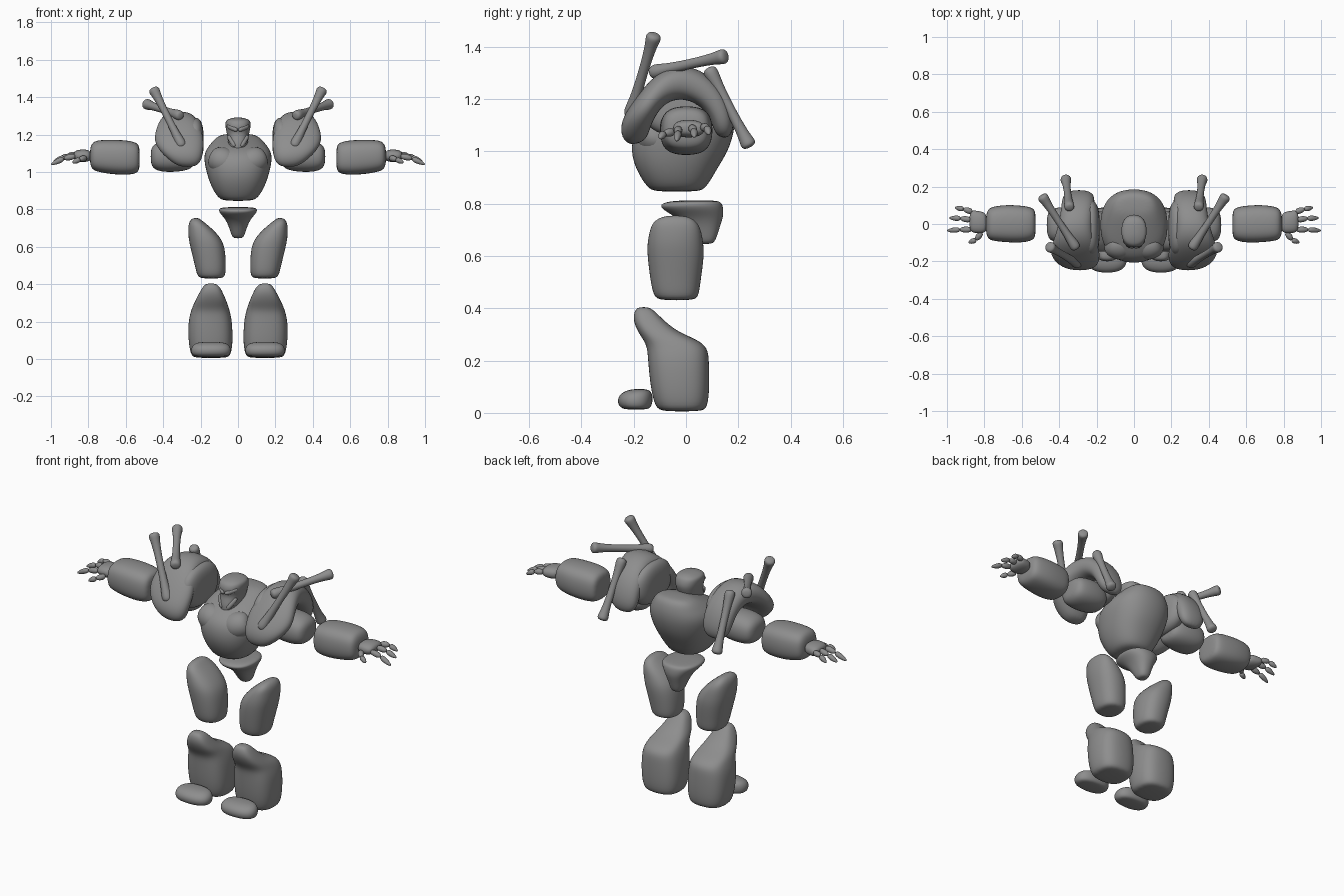
import bpy, bmesh, math
from mathutils import Vector

grey = bpy.data.materials.new("stone_grey")
grey.diffuse_color = (0.27, 0.27, 0.27, 1)


def ring(c, u, v, e=0.85, n=16):
    """Superellipse ring around c with half axes u and v."""
    pts = []
    for i in range(n):
        a = 2 * math.pi * i / n
        ca, sa = math.cos(a), math.sin(a)
        pts.append(Vector(c) + Vector(u) * math.copysign(abs(ca) ** e, ca)
                   + Vector(v) * math.copysign(abs(sa) ** e, sa))
    return pts


def skin(name, rings, mirror=True, level=2):
    """Join rings into a closed, smooth body; optionally mirror it in x."""
    bm = bmesh.new()
    loops = [[bm.verts.new(p) for p in r] for r in rings]
    n = len(loops[0])
    for a, b in zip(loops, loops[1:]):
        for i in range(n):
            j = (i + 1) % n
            bm.faces.new((a[i], a[j], b[j], b[i]))
    bm.faces.new(loops[0][::-1])
    bm.faces.new(loops[-1])
    bmesh.ops.recalc_face_normals(bm, faces=bm.faces[:])
    for f in bm.faces:
        f.smooth = True
    me = bpy.data.meshes.new(name)
    bm.to_mesh(me)
    bm.free()
    me.materials.append(grey)
    ob = bpy.data.objects.new(name, me)
    bpy.context.collection.objects.link(ob)
    if mirror:
        ob.modifiers.new("mirror", 'MIRROR').use_mirror_merge = False
    s = ob.modifiers.new("smooth", 'SUBSURF')
    s.levels = s.render_levels = level
    return ob


def stack(name, secs, mirror=True, e=0.85):
    """Sections along z: (z, x0, x1, y0, y1)."""
    skin(name, [ring(((a + b) / 2, (c + d) / 2, z), ((b - a) / 2, 0, 0),
                     (0, (d - c) / 2, 0), e) for z, a, b, c, d in secs], mirror)


def along_x(name, secs, e=0.85):
    """Sections along x: (x, y0, y1, z0, z1)."""
    skin(name, [ring((x, (a + b) / 2, (c + d) / 2), (0, (b - a) / 2, 0),
                     (0, 0, (d - c) / 2), e) for x, a, b, c, d in secs])


def rod(name, p, q, profile, mirror=True):
    """Round body from p to q with (position, radius) profile."""
    p, q = Vector(p), Vector(q)
    d = (q - p).normalized()
    u = d.orthogonal().normalized()
    v = d.cross(u)
    skin(name, [ring(p.lerp(q, t), u * r, v * r, 1, 8) for t, r in profile], mirror)


# Trunk: broad chest, raised back collar
stack("torso", [
    (0.845, -.07, .07, -.12, .05), (0.86, -.11, .11, -.15, .08),
    (0.93, -.15, .15, -.195, .12), (1.00, -.172, .172, -.215, .165),
    (1.07, -.187, .187, -.205, .187), (1.115, -.178, .178, -.165, .19),
    (1.15, -.15, .15, -.09, .185), (1.19, -.115, .115, .01, .17),
    (1.205, -.07, .07, .06, .14)], False)
rod("chest_muscle", (.02, -.13, 1.035), (.15, -.10, 1.085),
    [(0, .04), (.15, .075), (.5, .085), (.85, .07), (1, .035)])

# Head with mask-like brow and cheeks
stack("head", [
    (1.095, -.025, .025, -.12, -.04), (1.115, -.042, .042, -.13, -.01),
    (1.16, -.055, .055, -.132, .03), (1.205, -.06, .06, -.112, .045),
    (1.235, -.068, .068, -.13, .055), (1.27, -.07, .07, -.12, .045),
    (1.282, -.055, .055, -.10, .03), (1.292, -.02, .02, -.06, 0)], False)
rod("brow", (.004, -.128, 1.222), (.058, -.085, 1.248),
    [(0, .008), (.2, .014), (.8, .014), (1, .008)])
rod("cheek", (.016, -.125, 1.135), (.052, -.085, 1.195),
    [(0, .008), (.2, .015), (.8, .015), (1, .008)])

# Pelvis: funnel leaning backwards
stack("pelvis", [
    (0.645, -.022, .022, .05, .10), (0.66, -.036, .036, .03, .115),
    (0.71, -.05, .05, .0, .13), (0.75, -.07, .07, -.04, .145),
    (0.78, -.10, .10, -.10, .145), (0.803, -.108, .108, -.10, .14),
    (0.813, -.08, .08, -.03, .12)], False)

# Legs
stack("thigh", [
    (0.43, .085, .20, -.10, .03), (0.445, .066, .22, -.125, .05),
    (0.50, .062, .232, -.137, .057), (0.60, .068, .257, -.15, .072),
    (0.65, .092, .267, -.15, .068), (0.70, .14, .268, -.14, .06),
    (0.735, .185, .262, -.125, .04), (0.755, .21, .242, -.08, .0)])
stack("shin", [
    (0.005, .06, .23, -.09, .06), (0.02, .035, .255, -.12, .085),
    (0.10, .025, .268, -.138, .092), (0.20, .03, .268, -.147, .09),
    (0.25, .04, .255, -.15, .085), (0.28, .05, .245, -.165, .045),
    (0.31, .06, .23, -.185, -.03), (0.35, .078, .21, -.202, -.08),
    (0.385, .095, .19, -.20, -.115), (0.405, .12, .17, -.185, -.14)], e=0.75)
stack("toe_cap", [
    (0.012, .065, .225, -.23, -.15), (0.022, .04, .25, -.258, -.13),
    (0.055, .034, .254, -.265, -.125), (0.08, .05, .24, -.245, -.13),
    (0.092, .085, .205, -.205, -.15)])

# Arms
along_x("upper_arm", [
    (.235, -.05, .04, 1.04, 1.12), (.255, -.09, .08, 1.01, 1.16),
    (.34, -.105, .095, .997, 1.175), (.42, -.10, .09, 1.0, 1.165),
    (.455, -.085, .075, 1.02, 1.145), (.467, -.04, .03, 1.05, 1.115)])
along_x("forearm", [
    (.525, -.06, .06, 1.02, 1.13), (.538, -.09, .09, .99, 1.16),
    (.60, -.102, .10, .982, 1.172), (.68, -.10, .105, .987, 1.174),
    (.755, -.092, .095, 1.0, 1.172), (.782, -.08, .08, 1.015, 1.155),
    (.792, -.045, .045, 1.05, 1.12)], e=0.75)

# Hands: palm, three jointed fingers and a thumb
along_x("palm", [
    (.785, -.03, .04, 1.065, 1.105), (.80, -.05, .065, 1.055, 1.12),
    (.84, -.052, .072, 1.05, 1.122), (.87, -.045, .075, 1.06, 1.115),
    (.88, -.02, .05, 1.075, 1.10)])
bulge = [(0, .008), (.12, .016), (.5, .019), (.85, .014), (1, .006)]
claw = [(0, .008), (.15, .016), (.5, .016), (.8, .01), (1, .004)]
digits = [((.865, .065, 1.092), (.912, .08, 1.09), (.957, .088, 1.065)),
          ((.872, .022, 1.09), (.928, .03, 1.08), (.988, .032, 1.055)),
          ((.87, -.03, 1.085), (.932, -.03, 1.072), (1.0, -.036, 1.04)),
          ((.815, -.045, 1.075), (.845, -.085, 1.068), (.885, -.10, 1.05))]
for k, (base, joint, tip) in enumerate(digits):
    part = "thumb" if k == 3 else "finger_%d" % (k + 1)
    rod(part + "_base", base, joint, bulge)
    rod(part + "_claw", joint, tip, claw)

# Shoulder guard: thick arch over the upper arm, (angle, x0, x1, inner r, outer r)
arch = []
for deg, x0, x1, r0, r1 in [
        (197, .23, .31, .15, .20), (188, .195, .36, .125, .23),
        (172, .185, .415, .115, .235), (150, .18, .45, .11, .215),
        (128, .19, .445, .115, .22), (105, .215, .425, .12, .25),
        (80, .225, .40, .12, .257), (50, .21, .39, .12, .237),
        (22, .21, .385, .12, .215), (2, .215, .37, .125, .205),
        (-10, .25, .33, .145, .185)]:
    a = math.radians(deg)
    radial = Vector((0, math.cos(a), math.sin(a)))
    c = Vector(((x0 + x1) / 2, -.02, 1.08)) + radial * (r0 + r1) / 2
    arch.append(ring(c, ((x1 - x0) / 2, 0, 0), radial * (r1 - r0) / 2))
skin("shoulder_guard", arch)

# Domed inner side of the guard
along_x("shoulder_dome", [
    (.183, -.09, .05, 1.11, 1.22), (.195, -.16, .11, 1.07, 1.28),
    (.23, -.18, .14, 1.05, 1.30), (.275, -.16, .12, 1.06, 1.28),
    (.295, -.09, .06, 1.10, 1.23)])

# Raised ridge across the top of the guard
rod("guard_ridge", (.24, -.19, 1.13), (.33, -.06, 1.31),
    [(0, .02), (.15, .042), (.5, .04), (.85, .035), (1, .015)])

# Bones fixed to each shoulder guard
knobbed = [(0, .016), (.03, .03), (.1, .031), (.25, .022), (.6, .02),
           (.85, .025), (.94, .033), (.98, .03), (1, .014)]
rod("front_bone", (.295, -.215, 1.13), (.455, -.12, 1.45), knobbed)
rod("top_bone", (.305, -.135, 1.30), (.495, .155, 1.365), knobbed)
rod("back_bone", (.345, .085, 1.32), (.365, .245, 1.015), knobbed)
